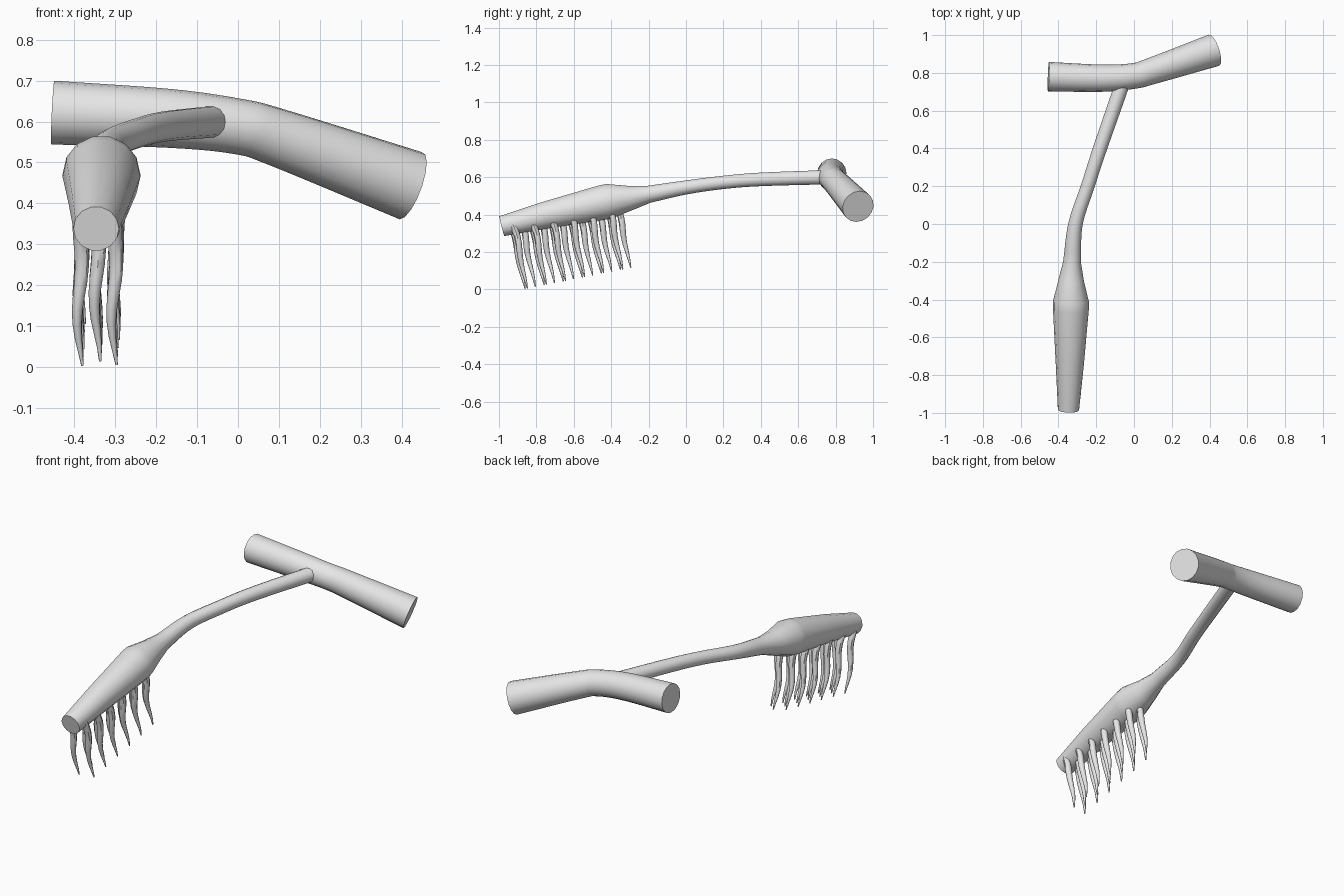
import bpy, bmesh, math, random
from mathutils import Vector

if "Cube" in bpy.data.objects:
    bpy.data.objects.remove(bpy.data.objects["Cube"])

random.seed(4)
grey = bpy.data.materials.new("light grey")
grey.diffuse_color = (0.8, 0.8, 0.8, 1)
grey.use_nodes = True
grey.node_tree.nodes["Principled BSDF"].inputs["Base Color"].default_value = grey.diffuse_color


def smooth_path(keys, steps):
    """Catmull-Rom through (x, y, z, radius) keys."""
    p = [Vector(k) for k in keys]
    p = [2 * p[0] - p[1]] + p + [2 * p[-1] - p[-2]]
    out = []
    for a, b, c, d in zip(p, p[1:], p[2:], p[3:]):
        for s in range(steps):
            t = s / steps
            out.append(0.5 * (2 * b + (c - a) * t + (2 * a - 5 * b + 4 * c - d) * t * t
                              + (3 * b - a - 3 * c + d) * t ** 3))
    return out + [p[-2]]


def add_tube(bm, pts, sides, up):
    """Sweep a round section with changing radius along the points, capped."""
    rings = []
    for i, p in enumerate(pts):
        t = (pts[min(i + 1, len(pts) - 1)] - pts[max(i - 1, 0)]).to_3d().normalized()
        u = Vector(up).cross(t).normalized()
        v = t.cross(u)
        rings.append([bm.verts.new(p.to_3d() + p.w * (math.cos(a) * u + math.sin(a) * v))
                      for a in (math.tau * k / sides for k in range(sides))])
    for r, s in zip(rings, rings[1:]):
        for k in range(sides):
            n = (k + 1) % sides
            bm.faces.new((r[k], r[n], s[n], s[k]))
    bm.faces.new(rings[0][::-1])
    bm.faces.new(rings[-1])


def finish(name, bm):
    bmesh.ops.recalc_face_normals(bm, faces=bm.faces)
    me = bpy.data.meshes.new(name)
    bm.to_mesh(me)
    bm.free()
    me.materials.append(grey)
    ob = bpy.data.objects.new(name, me)
    bpy.context.collection.objects.link(ob)
    bpy.context.view_layer.objects.active = ob
    ob.select_set(True)
    bpy.ops.object.shade_smooth_by_angle(angle=math.radians(45))
    ob.select_set(False)


# thick bent crossbar
bm = bmesh.new()
add_tube(bm, smooth_path([(-0.453, 0.78, 0.622, 0.078), (-0.17, 0.772, 0.608, 0.072),
                          (0, 0.784, 0.588, 0.068), (0.1, 0.812, 0.56, 0.071),
                          (0.423, 0.92, 0.443, 0.087)], 5), 16, (0, 0, 1))
finish("crossbar", bm)

# curved stem swelling into the brush head
bm = bmesh.new()
stem = smooth_path([(-0.055, 0.76, 0.6, 0.039), (-0.18, 0.4, 0.588, 0.037),
                    (-0.245, 0.2, 0.572, 0.036), (-0.31, 0, 0.545, 0.038),
                    (-0.328, -0.2, 0.508, 0.047)], 4)
head = [Vector(k) for k in ((-0.333, -0.3, 0.488, 0.068), (-0.334, -0.41, 0.472, 0.095),
                            (-0.334, -0.45, 0.464, 0.095), (-0.34, -0.75, 0.397, 0.074),
                            (-0.347, -0.985, 0.338, 0.056))]
add_tube(bm, stem + head, 14, (0, 0, 1))
finish("stem_and_brush_head", bm)

# wavy tapering bristles in three staggered columns
bm = bmesh.new()
for col in (-1, 0, 1):
    for row in range(6):
        y = -0.935 + 0.102 * row + (0.055 if col == 0 else 0.012 * (col > 0))
        top = 0.345 + 0.19 * (y + 0.94)
        tip = 0.002 + 0.2 * (y + 0.94)
        x = -0.345 + 0.042 * col + 0.001 * row
        ph = random.uniform(-0.5, 0.5)
        pts = []
        for s in range(11):
            t = s / 10
            w = math.sin(t * 7.5 + ph)
            pts.append(Vector((x + 0.008 * w * t ** 0.3, y + 0.075 * t + 0.009 * w * (1 - t),
                               top + (tip - top) * t,
                               0.015 * (1 - t ** 2.2) + 0.003)))
        add_tube(bm, pts, 8, (0, 1, 0))
finish("bristles", bm)
